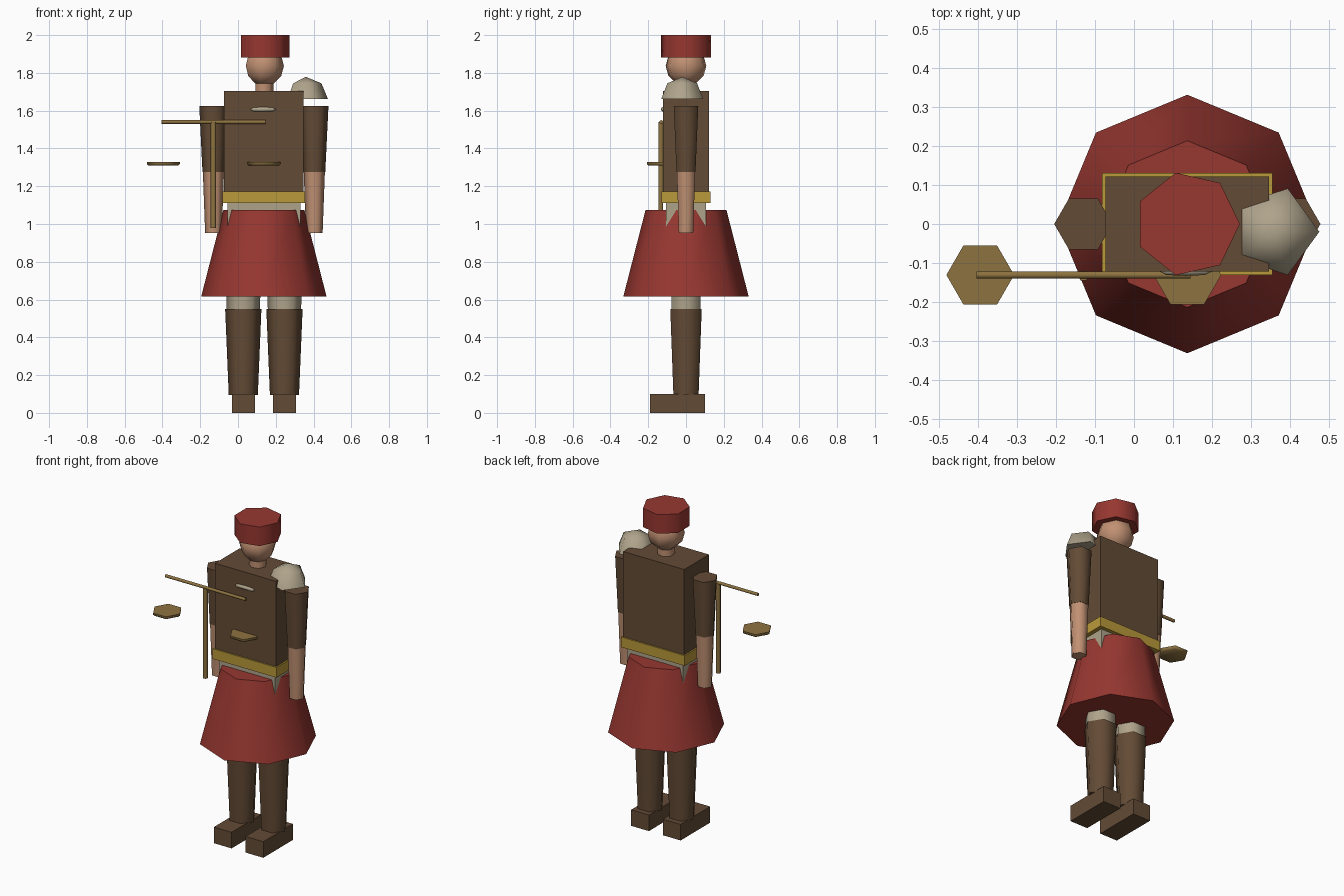
import bpy, bmesh, math
from mathutils import Matrix, Vector

cube = bpy.data.objects.get("Cube")
if cube:
    bpy.data.objects.remove(cube, do_unlink=True)

CX = 0.137  # body centre line


def material(name, rgb):
    m = bpy.data.materials.new(name)
    m.use_nodes = True
    colour = (*rgb, 1)
    m.diffuse_color = colour
    m.node_tree.nodes["Principled BSDF"].inputs["Base Color"].default_value = colour
    return m


RED = material("red cloth", (0.31, 0.038, 0.03))
BROWN = material("brown leather", (0.125, 0.07, 0.036))
SKIN = material("skin", (0.53, 0.28, 0.17))
LINEN = material("pale linen", (0.43, 0.37, 0.26))
GOLD = material("gold belt", (0.49, 0.32, 0.042))
WOOD = material("tan wood", (0.27, 0.17, 0.052))


def finish(name, bm, mat):
    bmesh.ops.recalc_face_normals(bm, faces=bm.faces)
    mesh = bpy.data.meshes.new(name)
    bm.to_mesh(mesh)
    bm.free()
    mesh.materials.append(mat)
    obj = bpy.data.objects.new(name, mesh)
    bpy.context.collection.objects.link(obj)
    bpy.ops.object.select_all(action="DESELECT")
    obj.select_set(True)
    bpy.context.view_layer.objects.active = obj
    bpy.ops.object.shade_smooth_by_angle(angle=math.radians(74))
    return obj


def box(name, mat, x, y, z):
    """Box from its (low, high) range on each axis."""
    bm = bmesh.new()
    bmesh.ops.create_cube(bm, size=1)
    for v in bm.verts:
        v.co = Vector([r[0] if c < 0 else r[1] for c, r in zip(v.co, (x, y, z))])
    return finish(name, bm, mat)


def turned(name, mat, sides, profile, at, turn=Matrix(), scale_y=1):
    """Closed solid turned about z from (radius, height) points, then placed."""
    bm = bmesh.new()
    rings = []
    for r, z in profile:
        count = sides if r > 0 else 1
        rings.append([bm.verts.new((r * math.cos(math.tau * i / sides),
                                    r * math.sin(math.tau * i / sides) * scale_y, z))
                      for i in range(count)])
    for a, b in zip(rings, rings[1:]):
        for i in range(sides):
            j = (i + 1) % sides
            loop = [a[i % len(a)], a[j % len(a)], b[j % len(b)], b[i % len(b)]]
            bm.faces.new(list(dict.fromkeys(loop)))
    for ring in (rings[0], rings[-1]):
        if len(ring) > 2:
            bm.faces.new(ring)
    bmesh.ops.transform(bm, matrix=Matrix.Translation(at) @ turn, verts=bm.verts)
    return finish(name, bm, mat)


def arc(radius, low, high, steps):
    """Points along a circular profile between two latitudes in degrees."""
    points = []
    for i in range(steps + 1):
        a = math.radians(low + (high - low) * i / steps)
        r = radius * math.cos(a)
        points.append((r if r > 1e-5 else 0, radius * math.sin(a)))
    return points


# Legs, shoes and arms
for side, s in (("right", -1), ("left", 1)):
    leg = (CX + s * 0.109, 0, 0)
    foot = leg[0]
    box(side + "_shoe", BROWN, (foot - 0.061, foot + 0.061), (-0.19, 0.10), (0, 0.1))
    turned(side + "_boot", BROWN, 6, [(0.077, 0.095), (0.096, 0.55)], leg)
    turned(side + "_thigh", LINEN, 6, [(0.088, 0.54), (0.1, 1.0)], leg)
    arm = (CX + s * 0.267, 0, 0)
    turned(side + "_sleeve", BROWN, 6, [(0.058, 1.275), (0.075, 1.625)], arm)
    turned(side + "_forearm", SKIN, 6, [(0.044, 0.953), (0.056, 1.276)], arm)

# Skirt, hips, torso and belt
turned("skirt", RED, 8, [(0.332, 0.615), (0.214, 1.075)], (CX, 0, 0))
box("hips", LINEN, (CX - 0.193, CX + 0.193), (-0.107, 0.107), (0.9, 1.13))
box("torso", BROWN, (CX - 0.21, CX + 0.21), (-0.122, 0.122), (1.13, 1.703))
box("belt", GOLD, (CX - 0.219, CX + 0.219), (-0.131, 0.131), (1.11, 1.173))

# Neck, head and hat
turned("neck", SKIN, 7, [(0.05, 1.65), (0.05, 1.78)], (CX, 0, 0))
turned("head", SKIN, 7, arc(0.106, -90, 90, 6), (CX, 0, 1.837), scale_y=1.04)
turned("hat", RED, 7, [(0.135, 1.882), (0.135, 2.0)], (CX, 0, 0))

# Shoulder pad on the left and chest pin
turned("shoulder_pad", LINEN, 5, arc(0.117, 0, 90, 2), (0.359, -0.02, 1.662))
turned("chest_pin", LINEN, 8, [(0, -0.072), (0.011, -0.05), (0.013, 0), (0.011, 0.05), (0, 0.072)],
       (0.133, -0.12, 1.607), Matrix.Rotation(math.pi / 2, 4, "Y"))

# Balance: post, crossbeam and two pans
BY = -0.131
turned("balance_post", WOOD, 6, [(0.0145, 0.98), (0.0145, 1.54)], (-0.13, BY - 0.002, 0))
turned("balance_beam", WOOD, 6, [(0.0105, -0.275), (0.0105, 0.275)],
       (-0.13, BY, 1.54), Matrix.Rotation(math.pi / 2, 4, "Y"))
for side, x in (("right", -0.395), ("left", CX)):
    turned(side + "_pan", WOOD, 6, [(0.078, 1.309), (0.087, 1.317), (0.087, 1.328)], (x, BY, 0))
